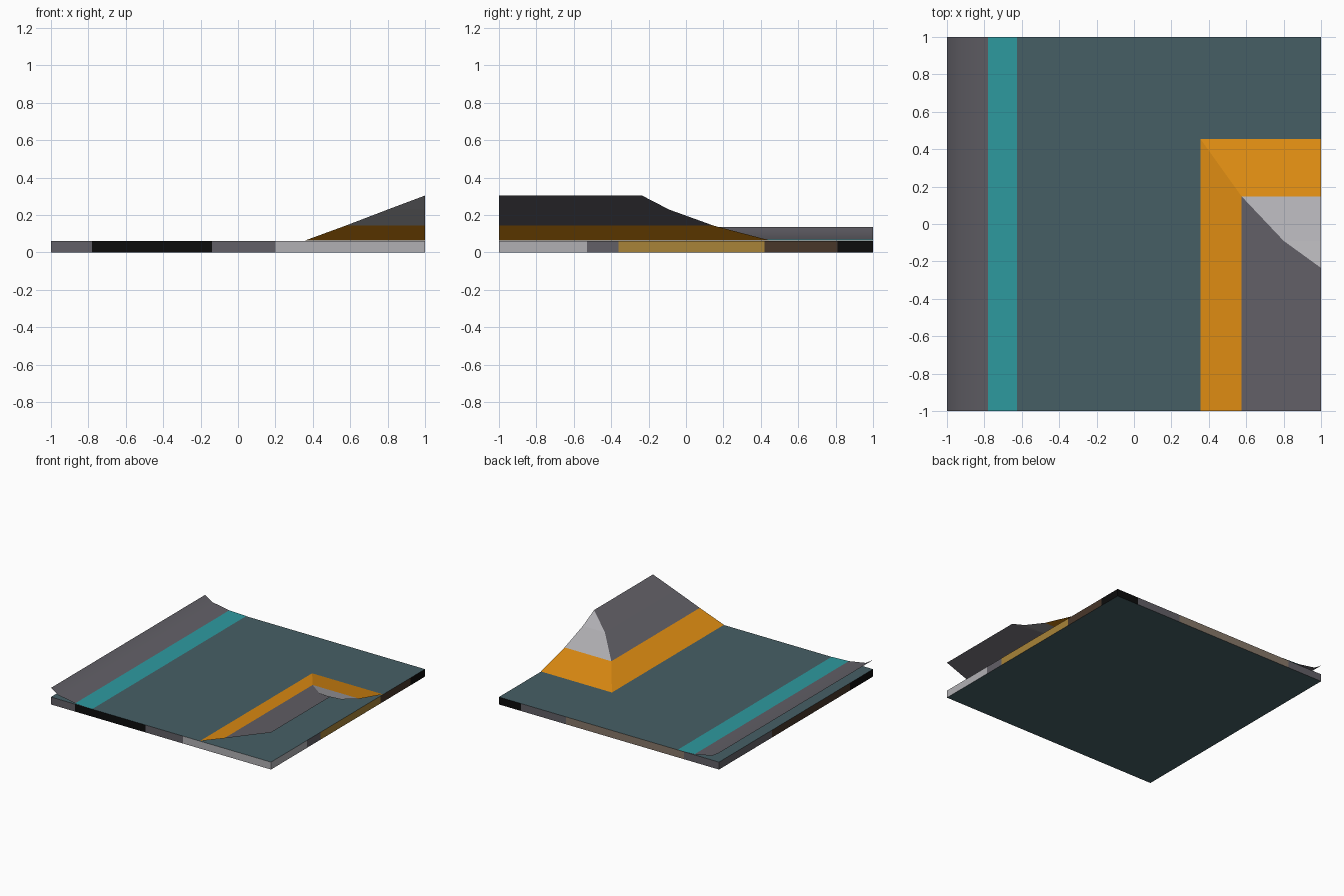
import bpy, bmesh

if "Cube" in bpy.data.objects:
    bpy.data.objects.remove(bpy.data.objects["Cube"])

# Flat colours, given as sRGB 0-255 and stored as linear
def make_material(name, rgb):
    mat = bpy.data.materials.new(name)
    lin = [((c / 255 + 0.055) / 1.055) ** 2.4 if c > 10 else c / 255 / 12.92 for c in rgb]
    mat.diffuse_color = (*lin, 1)
    mat.use_nodes = True
    mat.node_tree.nodes["Principled BSDF"].inputs["Base Color"].default_value = mat.diffuse_color
    return mat

MATS = {name: make_material(name, rgb) for name, rgb in {
    "slate_teal": (70, 95, 101),
    "bright_teal": (46, 154, 160),
    "orange": (222, 140, 18),
    "dark_grey": (98, 96, 103),
    "light_grey": (177, 176, 180),
    "black": (12, 12, 12),
    "ochre": (168, 131, 56),
    "dark_brown": (72, 55, 42),
    "taupe": (135, 120, 106),
}.items()}

def build(name, faces, smooth=False):
    """faces: list of (corner points, material name)"""
    used = sorted({m for _, m in faces})
    bm = bmesh.new()
    for pts, mat in faces:
        pts = list(dict.fromkeys(pts))          # drop collapsed corners
        face = bm.faces.new([bm.verts.new(p) for p in pts])
        face.material_index = used.index(mat)
        face.smooth = smooth
    bmesh.ops.remove_doubles(bm, verts=bm.verts[:], dist=1e-5)
    mesh = bpy.data.meshes.new(name)
    bm.to_mesh(mesh)
    bm.free()
    for m in used:
        mesh.materials.append(MATS[m])
    obj = bpy.data.objects.new(name, mesh)
    bpy.context.collection.objects.link(obj)
    return obj

TOP = 0.061

# Base slab: each side is a run of coloured bands, walked counter-clockwise
sides = [
    ((-1, -1), (1, 0), [(0.22, "dark_grey"), (0.86, "black"), (1.2, "dark_grey"), (2, "light_grey")]),
    ((1, -1), (0, 1), [(0.47, "light_grey"), (0.64, "dark_grey"), (1.42, "ochre"),
                       (1.81, "dark_brown"), (2, "black")]),
    ((1, 1), (-1, 0), [(0.2, "black"), (0.61, "dark_grey"), (1.68, "taupe"), (2, "dark_grey")]),
    ((-1, 1), (0, -1), [(0.69, "dark_grey"), (1.7, "dark_brown"), (2, "black")]),
]
slab, outline = [], []
for (x, y), (dx, dy), bands in sides:
    start = 0
    for end, mat in bands:
        a = (round(x + dx * start, 4), round(y + dy * start, 4))
        b = (round(x + dx * end, 4), round(y + dy * end, 4))
        slab.append(([(*a, 0), (*b, 0), (*b, TOP), (*a, TOP)], mat))
        outline.append(a)
        start = end
slab.append(([(*p, TOP) for p in outline], "slate_teal"))
slab.append(([(*p, 0) for p in reversed(outline)], "slate_teal"))
build("base_slab", slab)

# Thin bank sheet rising along the left edge
def sheet(name, profile, mat):
    build(name, [([(x0, 1, z0), (x0, -1, z0), (x1, -1, z1), (x1, 1, z1)], mat)
                 for (x0, z0), (x1, z1) in zip(profile, profile[1:])], smooth=True)

sheet("bank_foot", [(-0.78, 0.068), (-0.625, 0.0625)], "bright_teal")
sheet("bank_slope", [(-1, 0.136), (-0.935, 0.095), (-0.78, 0.068)], "dark_grey")

# Corner hill: open sheet with a west and a north slope meeting at a hip
def hill(name, levels, west, north):
    faces = []
    for (x0, y0, z0), (x1, y1, z1) in zip(levels, levels[1:]):
        faces.append(([(x0, -1, z0), (x1, -1, z1), (x1, y1, z1), (x0, y0, z0)], west))
        faces.append(([(x0, y0, z0), (x1, y1, z1), (1, y1, z1), (1, y0, z0)], north))
    build(name, faces)

hill("hill_foot", [(0.355, 0.455, 0.0625), (0.575, 0.148, 0.143)], "orange", "orange")
hill("hill_slope", [(0.575, 0.148, 0.143), (0.8, -0.09, 0.229), (1, -0.235, 0.304)],
     "dark_grey", "light_grey")
